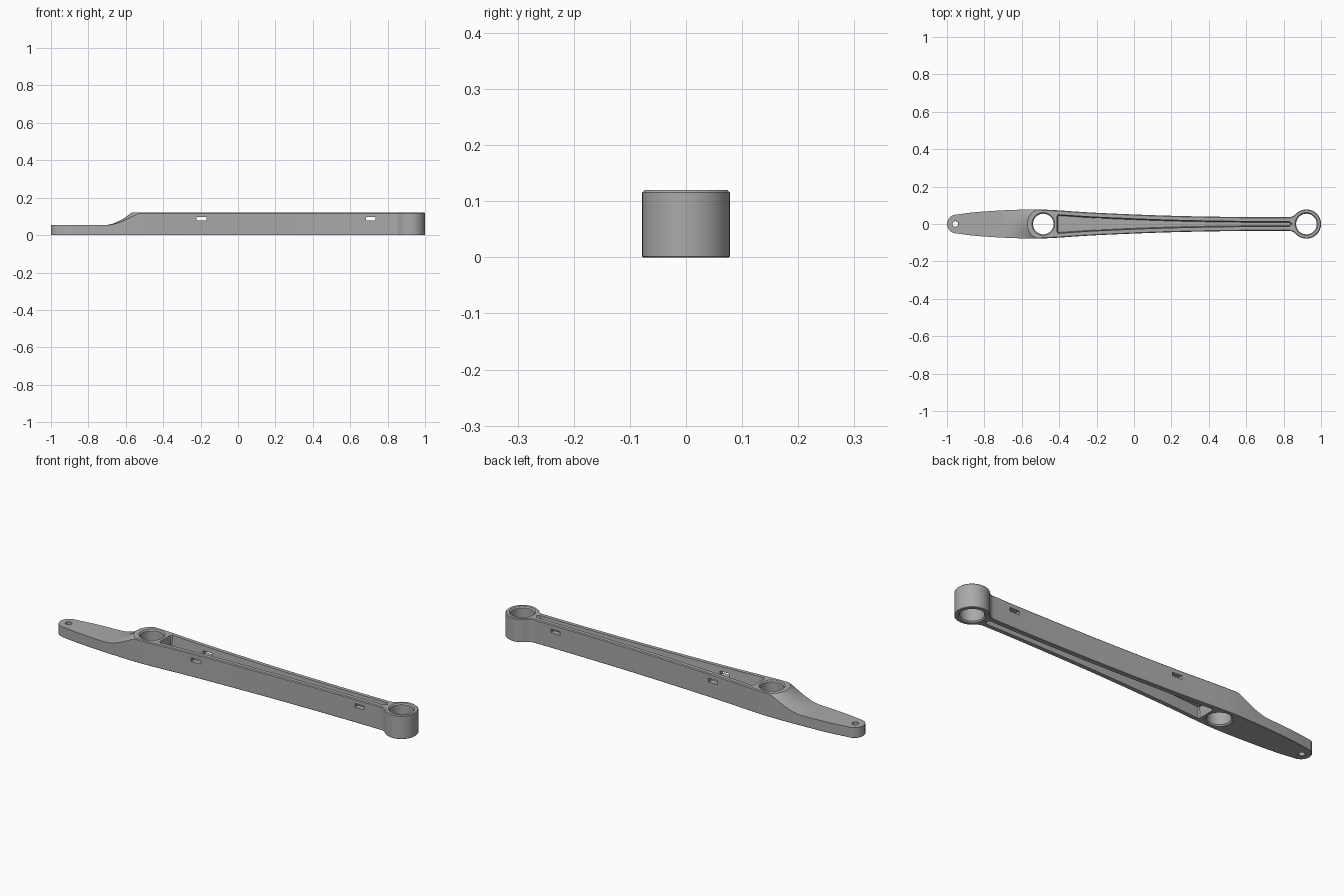
import bpy, bmesh
from math import sin, cos, pi, radians, hypot, atan2
from mathutils import Vector

cube = bpy.data.objects.get("Cube")
if cube:
    bpy.data.objects.remove(cube)

HEIGHT, HUB_X, RING_X, RING_R, HOLE_R = 0.12, -0.485, 0.922, 0.078, 0.055
metal = bpy.data.materials.new("satin grey metal")
metal.use_nodes = True
grey = (0.40, 0.40, 0.40, 1)
metal.diffuse_color = grey
metal.node_tree.nodes["Principled BSDF"].inputs["Base Color"].default_value = grey


def make_object(name, bm):
    bmesh.ops.recalc_face_normals(bm, faces=bm.faces)
    mesh = bpy.data.meshes.new(name)
    bm.to_mesh(mesh)
    bm.free()
    mesh.materials.append(metal)
    obj = bpy.data.objects.new(name, mesh)
    bpy.context.collection.objects.link(obj)
    return obj


def arc(cx, cy, r, start, end, steps):
    angles = [radians(start + (end - start) * i / steps) for i in range(steps + 1)]
    return [(cx + r * cos(a), cy + r * sin(a)) for a in angles]


def offset(points, d):
    """Move a counter-clockwise outline outward by d."""
    result = []
    for i, p in enumerate(points):
        p, a, b = Vector(p), Vector(points[i - 1]), Vector(points[(i + 1) % len(points)])
        e, f = (p - a).normalized(), (b - p).normalized()
        n1, n2 = Vector((e.y, -e.x)), Vector((f.y, -f.x))
        result.append(p + (n1 + n2) * d / max(0.4, 1 + n1.dot(n2)))
    return result


def prism(name, points, levels):
    """Stack an outline at (offset, z) levels and cap both ends."""
    bm = bmesh.new()
    loops = [[bm.verts.new((p[0], p[1], z)) for p in offset(points, d)] for d, z in levels]
    bm.faces.new(loops[0])
    bm.faces.new(loops[-1])
    n = len(points)
    for low, high in zip(loops, loops[1:]):
        for i in range(n):
            j = (i + 1) % n
            bm.faces.new((low[i], low[j], high[j], high[i]))
    return make_object(name, bm)


def cut(body, cutter):
    mod = body.modifiers.new(cutter.name, "BOOLEAN")
    mod.operation, mod.solver, mod.object = "DIFFERENCE", "EXACT", cutter
    bpy.context.view_layer.objects.active = body
    bpy.ops.object.modifier_apply(modifier=mod.name)
    bpy.data.objects.remove(cutter)


# Half widths along the arm, from the ring to the tail
stations = [(0.83, 0.037), (0.6, 0.037), (0.2, 0.044), (-0.2, 0.06), (-0.42, 0.074),
            (-0.54, 0.078), (-0.7, 0.073), (-0.85, 0.063), (-0.95, 0.05)]


def smooth_path(keys, steps=6):
    pts = [Vector(k) for k in keys]
    pts = [pts[0] * 2 - pts[1]] + pts + [pts[-1] * 2 - pts[-2]]
    out = []
    for a, b, c, d in zip(pts, pts[1:], pts[2:], pts[3:]):
        for i in range(steps):
            t = i / steps
            out.append(tuple((b * 2 + (c - a) * t + (a * 2 - b * 5 + c * 4 - d) * t ** 2
                              + (b * 3 - a - c * 3 + d) * t ** 3) / 2))
    return out + [tuple(pts[-2])]


def half_width(x):
    for (x1, w1), (x2, w2) in zip(edge, edge[1:]):
        if x2 <= x <= x1:
            return w1 + (w2 - w1) * (x - x1) / (x2 - x1)
    return edge[0][1]


def mirrored(upper):
    return upper + [(x, -y) for x, y in reversed(upper) if y > 1e-5]


# Arm plan: ring, concave neck, tapering beam and rounded tail
edge = smooth_path(stations)
neck_r = 0.05
neck_y = stations[0][1] + neck_r
neck_dx = (hypot(neck_y, (RING_R + neck_r) ** 2 - neck_y ** 2 - neck_y) and
           ((RING_R + neck_r) ** 2 - neck_y ** 2) ** 0.5)
meet = atan2(neck_y, -neck_dx) * 180 / pi
neck_x = RING_X - neck_dx
upper = arc(RING_X, 0, RING_R, 0, meet, 24)
upper += arc(neck_x, neck_y, neck_r, meet - 180, -90, 8)[1:]
upper += [p for p in edge if p[0] < neck_x - 0.01]
upper += arc(-0.95, 0, 0.05, 90, 180, 10)[1:]
upper[-1] = (-1.0, 0)
arm = prism("crank_arm", mirrored(upper),
            [(-0.002, 0), (0, 0.002), (0, HEIGHT - 0.004), (-0.004, HEIGHT)])

# Concave slope sweeping from the hub down to the thin tail
slope = [(0.085 + 0.155 * (i / 12), 0.053 + 0.067 * (1 - i / 12) ** 2) for i in range(13)]
profile = [(0.085, 0.16)] + slope + [(0.7, 0.053), (0.7, 0.16)]
bm = bmesh.new()
rings = []
for i in range(33):
    a = pi / 2 + pi * i / 32
    rings.append([bm.verts.new((HUB_X + r * cos(a), r * sin(a), z)) for r, z in profile])
for a, b in zip(rings, rings[1:]):
    for i in range(len(profile)):
        j = (i + 1) % len(profile)
        bm.faces.new((a[i], a[j], b[j], b[i]))
bm.faces.new(rings[0])
bm.faces.new(rings[-1])
cut(arm, make_object("tail_slope_cutter", bm))

# Through holes with chamfered mouths, and the small tail hole
for x, r, top, c in ((HUB_X, HOLE_R, HEIGHT, 0.006), (RING_X, HOLE_R, HEIGHT, 0.006),
                     (-0.955, 0.015, 0.053, 0.001)):
    cut(arm, prism("hole_cutter", arc(x, 0, r, 0, 352.5, 47),
                   [(2 * c, -c), (0, c), (0, top - c), (2 * c, top + c)]))

# Drafted pockets on top and underside, leaving a web between them
xs = [0.83 - 1.235 * i / 24 for i in range(25)]
pocket = [(0.845, 0)] + [(x, half_width(x) - 0.023) for x in xs] + [(-0.412, 0.042)]
pocket = mirrored(pocket)
for levels in ([(-0.005, 0.065), (0, HEIGHT), (0, 0.15)],
               [(0, -0.03), (0, 0), (-0.005, 0.053)]):
    cut(arm, prism("pocket_cutter", pocket, levels))

# Slots through both side walls
for x in (-0.195, 0.71):
    slot = [(x - 0.026, -0.2), (x + 0.026, -0.2), (x + 0.026, 0.2), (x - 0.026, 0.2)]
    cut(arm, prism("slot_cutter", slot, [(0, 0.077), (0, 0.096)]))

bpy.ops.object.select_all(action="DESELECT")
arm.select_set(True)
bpy.context.view_layer.objects.active = arm
bpy.ops.object.shade_smooth_by_angle(angle=radians(30))
